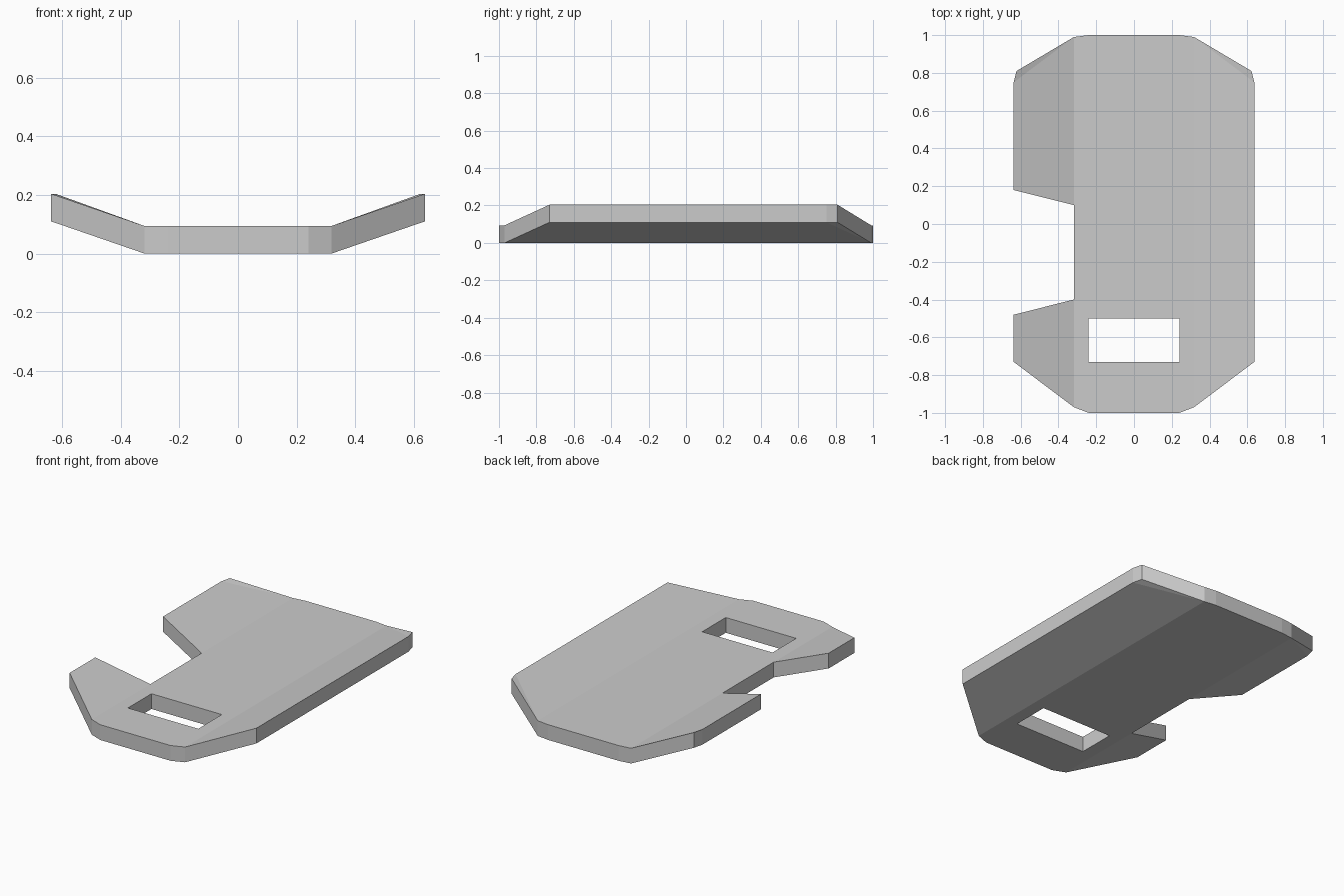
import bpy, bmesh

if "Cube" in bpy.data.objects:
    bpy.data.objects.remove(bpy.data.objects["Cube"])

E, W, B = 0.24, 0.637, 0.318   # hole half width, plate half width, bend line
LIFT, THICK = 0.11, 0.094

# Plan-view panels, split along the bend lines and around the slot
panels = [
    # centre, behind and in front of the slot
    [(-E, -0.5), (E, -0.5), (E, 1), (-E, 1)],
    [(-E, -1), (E, -1), (E, -0.73), (-E, -0.73)],
    # strips beside the slot
    [(E, -1), (B, -0.97), (B, 0.99), (E, 1), (E, -0.5), (E, -0.73)],
    [(-E, -1), (-E, -0.73), (-E, -0.5), (-E, 1), (-B, 0.99), (-B, 0.1), (-B, -0.4), (-B, -0.97)],
    # full right wing
    [(B, -0.97), (W, -0.73), (W, 0.75), (0.622, 0.81), (B, 0.99)],
    # left wing in two pieces, leaving the notch
    [(-B, -0.97), (-B, -0.4), (-W, -0.48), (-W, -0.73)],
    [(-B, 0.1), (-B, 0.99), (-0.622, 0.81), (-W, 0.75), (-W, 0.18)],
]


def height(x):
    """Wing tips are raised, the middle is flat."""
    return LIFT * min(1, max(0, (abs(x) - B) / (0.622 - B))) if abs(x) > B else 0


bm = bmesh.new()
for pts in panels:
    bm.faces.new([bm.verts.new((x, y, height(x))) for x, y in pts])
bmesh.ops.remove_doubles(bm, verts=bm.verts, dist=0.0005)
bmesh.ops.triangulate(bm, faces=bm.faces[:])

# Thicken straight up
lower = bm.faces[:]
copy = bmesh.ops.extrude_face_region(bm, geom=lower, use_keep_orig=True)["geom"]
bmesh.ops.translate(bm, vec=(0, 0, THICK),
                    verts=[g for g in copy if isinstance(g, bmesh.types.BMVert)])
bmesh.ops.recalc_face_normals(bm, faces=bm.faces[:])

mesh = bpy.data.meshes.new("bent_plate")
bm.to_mesh(mesh)
bm.free()
bpy.context.collection.objects.link(bpy.data.objects.new("bent_plate", mesh))
